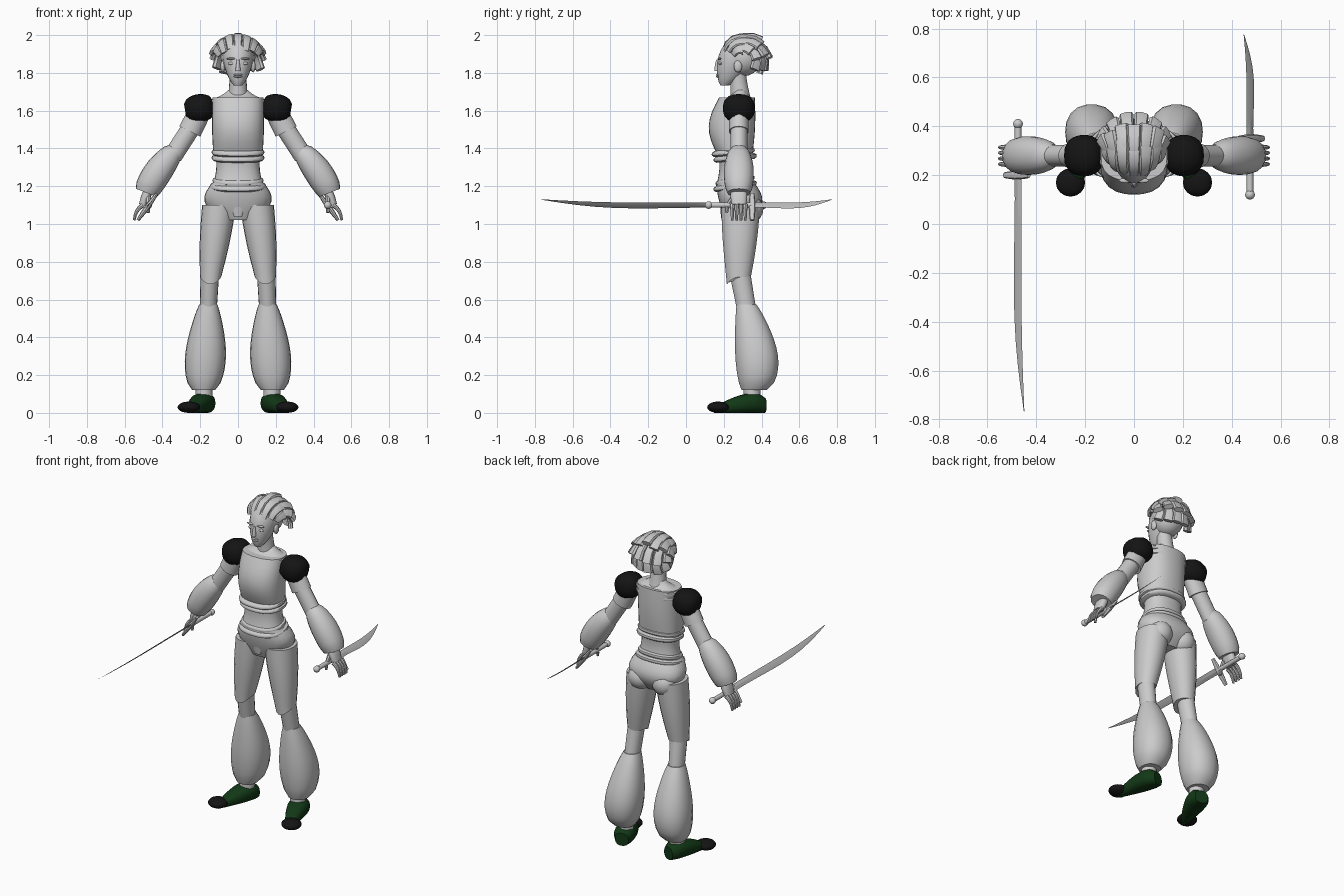
import bpy, bmesh, random
from math import sin, cos, pi, radians
from mathutils import Vector

random.seed(4)
if "Cube" in bpy.data.objects:
    bpy.data.objects.remove(bpy.data.objects["Cube"], do_unlink=True)

X, Y, Z = Vector((1, 0, 0)), Vector((0, 1, 0)), Vector((0, 0, 1))


def material(name, red, green, blue):
    colour = (red, green, blue, 1)
    mat = bpy.data.materials.new(name)
    mat.use_nodes = True
    mat.diffuse_color = colour
    mat.node_tree.nodes["Principled BSDF"].inputs["Base Color"].default_value = colour
    return mat


GREY = material("pale grey", .6, .6, .6)
STEEL = material("steel grey", .5, .5, .5)
BLACK = material("soft black", .007, .007, .007)
GREEN = material("dark green", .006, .04, .008)


def finish(bm, name, mat, angle=40):
    """Turn a bmesh into an object, smooth except at sharp edges."""
    bmesh.ops.recalc_face_normals(bm, faces=bm.faces)
    mesh = bpy.data.meshes.new(name)
    bm.to_mesh(mesh)
    bm.free()
    mesh.materials.append(mat)
    obj = bpy.data.objects.new(name, mesh)
    bpy.context.collection.objects.link(obj)
    bpy.ops.object.select_all(action='DESELECT')
    obj.select_set(True)
    bpy.context.view_layer.objects.active = obj
    bpy.ops.object.shade_smooth_by_angle(angle=radians(angle))


def skin(name, points, radii, mat=GREY, axis=None, side=Y, sides=18, power=2, sag=0, angle=40):
    """Skin rounded cross-sections (across, along side) that follow a path."""
    bm = bmesh.new()
    last = len(points) - 1
    loops = []
    for i, (point, (across, depth)) in enumerate(zip(points, radii)):
        t = axis or points[min(i + 1, last)] - points[max(i - 1, 0)]
        t = t.normalized()
        u = (side - t * side.dot(t)).normalized()
        v = u.cross(t)
        loop = []
        for k in range(sides):
            ca, sa = cos(2 * pi * k / sides), sin(2 * pi * k / sides)
            size = (abs(ca) ** power + abs(sa) ** power) ** (-1 / power)
            p = point + (v * across * ca + u * depth * sa) * size
            p.z -= sag * max(0, -sa) ** 2 * (i / last) ** 4
            loop.append(bm.verts.new(p))
        loops.append(loop)
    for a, b in zip(loops, loops[1:]):
        for k in range(sides):
            j = (k + 1) % sides
            bm.faces.new((a[k], a[j], b[j], b[k]))
    bm.faces.new(loops[0])
    bm.faces.new(loops[-1])
    finish(bm, name, mat, angle)


def limb(name, start, end, r_start, r_end, bulge=0, belly=None, deep=1, skew=1, full=1,
         bow=Vector(), steps=8, grounded=False, **style):
    """Tapered form that swells by bulge across and belly in depth, and bows sideways."""
    belly = bulge if belly is None else belly
    points, radii = [], []
    for i in range(steps + 1):
        f = i / steps
        w = max(0, sin(pi * f ** skew)) ** full
        r = r_start + (r_end - r_start) * f
        point = start.lerp(end, f) + bow * w
        if grounded:
            point.z = r + bulge * w
        points.append(point)
        radii.append((r + bulge * w, r * deep + belly * w))
    skin(name, points, radii, **style)


def ball(name, centre, rx, ry, rz, mat=GREY):
    bm = bmesh.new()
    bmesh.ops.create_uvsphere(bm, u_segments=16, v_segments=10, radius=1)
    for v in bm.verts:
        v.co = centre + Vector((v.co.x * rx, v.co.y * ry, v.co.z * rz))
    finish(bm, name, mat)


def mid(y, z):
    return Vector((0, y, z))


# Torso
trunk = dict(axis=Z, sides=24, power=2.4)
limb("bodice", mid(.27, 1.67), mid(.26, 1.36), .135, .13, .005, .03, deep=.7,
     bow=Y * -.022, **trunk)
limb("collar", mid(.28, 1.66), mid(.29, 1.71), .135, .05, -.01, deep=.6, **trunk)
limb("midriff", mid(.26, 1.38), mid(.26, 1.2), .12, .135, -.012, deep=.75, **trunk)
limb("trouser_seat", mid(.26, 1.22), mid(.28, 1.02), .135, .09, .065, .03, deep=.75,
     bow=Y * .02, **trunk)
limb("trouser_fly", mid(.19, 1.16), mid(.2, 1.04), .06, .02, deep=.3, axis=Z)

# Cloth rolls: neckline, bodice hem and tilted belt
for name, y, z, r, deep, tilt in (("neckline_upper", .275, 1.65, .13, .55, 0),
                                  ("neckline_lower", .27, 1.62, .13, .6, 0),
                                  ("hem_upper", .25, 1.38, .125, .8, .1),
                                  ("hem_lower", .26, 1.35, .125, .8, .1),
                                  ("belt_upper", .26, 1.23, .12, .75, .15),
                                  ("belt_lower", .26, 1.2, .135, .75, .15)):
    limb(name, mid(y, z + .016), mid(y, z - .016), r, r, .015, deep=deep, full=.5, steps=4,
         axis=Z - Y * tilt, sides=24, power=2.4)

for s, tag, guard_y, pommel_y, tip_y in ((1, "left", .35, .12, .775),
                                         (-1, "right", .2, .41, -.768)):
    def at(x, z, y=.28):
        return Vector((s * x, y, z))

    # Legs
    limb(tag + "_trouser_thigh", at(.1, 1.1, .29), at(.145, .72), .09, .056, .007,
         deep=1.15, axis=Z, power=2.2, sag=.04)
    ball(tag + "_buttock", at(.085, 1.08, .325), .08, .085, .08)
    limb(tag + "_shin", at(.148, .77), at(.157, .55, .32), .05, .045, deep=1.15, axis=Z)
    limb(tag + "_flared_cuff", at(.157, .575, .32), at(.182, .12, .36), .048, .06, .053,
         deep=1.1, skew=1.4, full=.6, bow=Y * .03, steps=12, axis=Z, power=2.3)
    limb(tag + "_ankle", at(.18, .14, .35), at(.18, .07, .35), .045, .045, axis=Z)

    # Shoe turned outwards, with a dark toe cap
    heel, toe = at(.165, 0, .415), at(.25, 0, .15)
    along = (toe - heel).normalized()
    limb(tag + "_shoe", heel, toe, .04, .014, .02, .03, skew=.7, full=.8, grounded=True,
         axis=along, side=Z.cross(along), power=2.6, mat=GREEN)
    ball(tag + "_toe_cap", at(.26, .03, .17), .06, .058, .03, BLACK)

    # Arms: shoulder puff, sleeve, arm and full cuff
    limb(tag + "_shoulder_puff", at(.13, 1.625), at(.28, 1.6), .035, .035, .04, .05,
         full=.5, power=2.5, steps=10, mat=BLACK)
    limb(tag + "_sleeve", at(.2, 1.6), at(.255, 1.49), .06, .062, deep=.85)
    limb(tag + "_upper_arm", at(.235, 1.53), at(.345, 1.36), .05, .05, deep=.9)
    limb(tag + "_arm_cuff", at(.33, 1.385), at(.485, 1.165), .045, .06, .022, .026,
         full=.6, bow=at(.01, .01, 0), steps=10, power=2.2)

    # Hand
    knuckle, fingertip = at(.505, 1.1), at(.55, 1.02)
    limb(tag + "_palm", at(.47, 1.19), knuckle, .022, .02, .004, deep=1.9, power=2.6)
    for i in range(4):
        across = Y * (.023 * i - .035)
        limb(f"{tag}_finger_{i + 1}", knuckle + across, fingertip + across, .013, .007,
             bow=at(.008, .008, 0), steps=4, sides=8)
    limb(tag + "_thumb", at(.475, 1.14, .25), at(.475, 1.06, .215), .014, .008,
         bow=Y * -.01, steps=4, sides=8)

    # Sword held level, its blade slanting across the hand
    lean = at(.7, -.7, 0)
    grip, pommel = at(.475, 1.1, guard_y), at(.475, 1.1, pommel_y)
    limb(tag + "_sword_grip", grip, pommel, .014, .014, axis=Y, side=lean, sides=10)
    ball(tag + "_sword_pommel", pommel, .02, .02, .02)
    limb(tag + "_sword_guard", at(.43, 1.16, guard_y), at(.53, 1.02, guard_y), .008, .008,
         .006, deep=1.5, sides=8)
    limb(tag + "_sword_blade", grip, at(.45, 1.13, tip_y), .004, .0003, .001, .012, deep=5,
         skew=1.4, bow=at(.015, -.018, 0), steps=10, axis=Y, side=lean, sides=4,
         mat=STEEL, angle=20)

    # Eye, brow and ear
    ball(tag + "_eye", at(.034, 1.85, .182), .02, .01, .008)
    ball(tag + "_brow", at(.035, 1.875, .178), .026, .01, .006)
    ball(tag + "_ear", at(.08, 1.835, .275), .013, .022, .032)

# Neck, head and face
limb("neck", mid(.29, 1.66), mid(.27, 1.82), .055, .046, -.004, axis=Z)
limb("head", mid(.28, 1.97), mid(.205, 1.733), .045, .022, .045, .065, skew=.75, full=.7,
     bow=Y * .02, steps=12, axis=Z, sides=20)
limb("nose", mid(.167, 1.87), mid(.163, 1.81), .007, .014, bow=Y * -.002, axis=Z, sides=10)
for name, z in (("upper_lip", 1.79), ("lower_lip", 1.78)):
    ball(name, mid(.17, z), .023, .011, .006)

# Hair: a cap with swept-back blunt locks in overlapping tiers
crown = mid(.29, 1.872)
ball("hair_cap", crown + mid(.012, .01), .092, .1, .1)


def lock(name, lateral, start, stop, reach):
    """Flat lock running over the skull, flicking outwards at its end."""
    a = radians(lateral)
    points, radii = [], []
    for i in range(5):
        f = i / 4
        t = radians(start + (stop - start) * f)
        r = .105 + .012 * sin(pi * f) + (reach - .105) * f * f
        points.append(crown + r * Vector((sin(a), -cos(t) * cos(a), sin(t) * cos(a))))
        radii.append((.008 + .008 * f, .018 + .012 * f))
    t = radians((start + stop) / 2)
    across = Vector((cos(a), cos(t) * sin(a), -sin(t) * sin(a)))
    skin(name, points, radii, side=across, sides=8, power=3, angle=30)


for row, reach in enumerate((.13, .155, .165, .15)):
    count = 7 - row // 2
    for i in range(count):
        lateral = (65 - row * 4) * (2 * i / (count - 1) - 1)
        lock(f"hair_lock_{row + 1}_{i + 1}", lateral, 30 + row * 30 + random.uniform(-4, 4),
             112 + row * 33 + random.uniform(-10, 8), reach * random.uniform(.93, 1))
